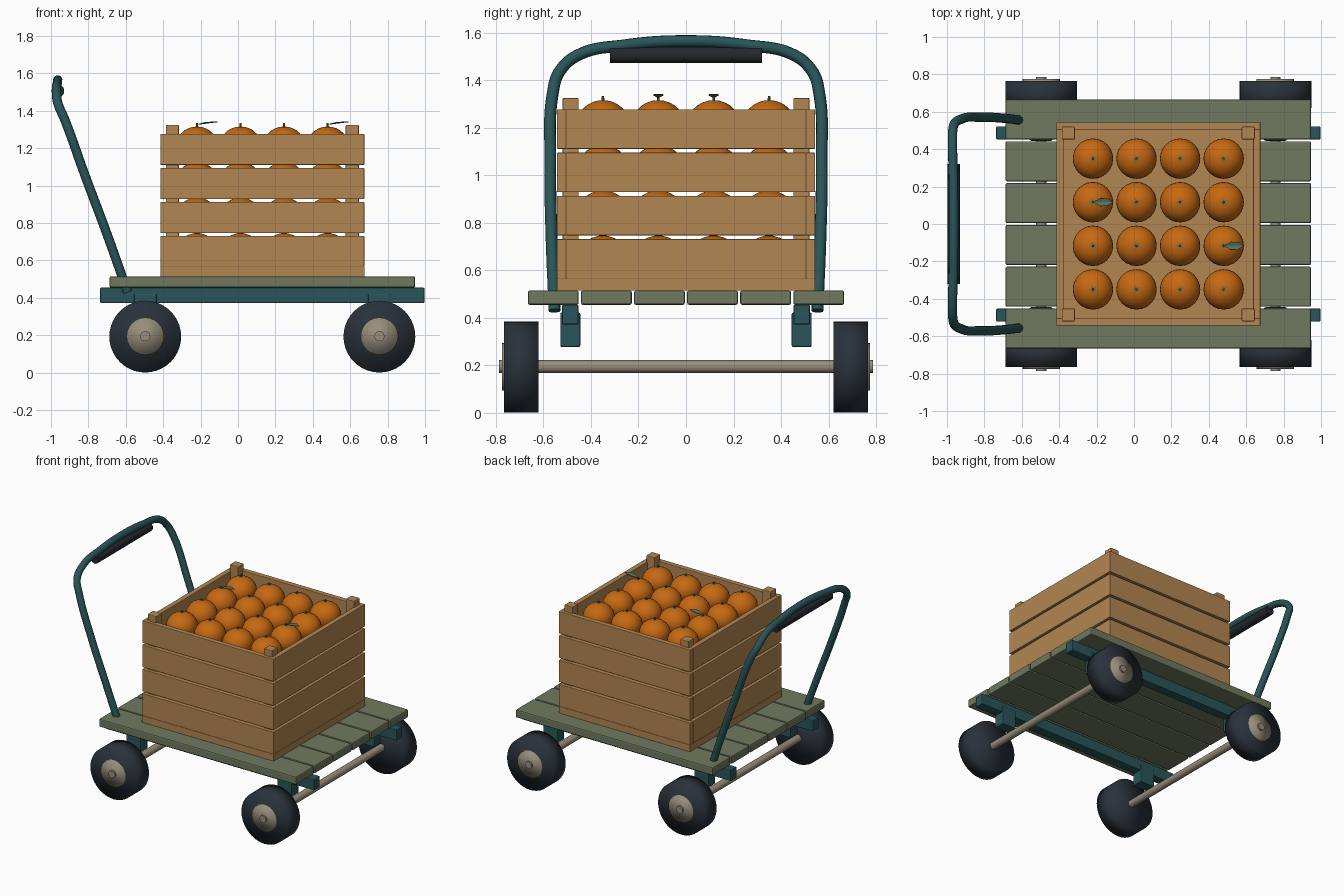
import bpy, bmesh, math
from mathutils import Vector, Matrix

cube = bpy.data.objects.get("Cube")
if cube:
    bpy.data.objects.remove(cube)

CX = 0.13            # centre of deck, wheels and crate along the cart


def material(name, rgb):
    m = bpy.data.materials.new(name)
    m.use_nodes = True
    m.diffuse_color = (*rgb, 1)
    m.node_tree.nodes["Principled BSDF"].inputs["Base Color"].default_value = (*rgb, 1)
    return m


WOOD = material("crate_wood", (0.45, 0.24, 0.085))
DECK = material("deck_green", (0.16, 0.19, 0.115))
TEAL = material("frame_teal", (0.022, 0.09, 0.098))
TYRE = material("tyre_black", (0.022, 0.031, 0.042))
GRIP = material("grip_black", (0.017, 0.021, 0.028))
METAL = material("axle_metal", (0.31, 0.27, 0.2))
ORANGE = material("orange_peel", (0.56, 0.14, 0.006))
LEAF = material("leaf_green", (0.09, 0.17, 0.1))


def finish(name, bm, mat, smooth=False, bevel=0):
    mesh = bpy.data.meshes.new(name)
    bmesh.ops.recalc_face_normals(bm, faces=bm.faces)
    for f in bm.faces:
        f.smooth = smooth
    bm.to_mesh(mesh)
    bm.free()
    mesh.materials.append(mat)
    ob = bpy.data.objects.new(name, mesh)
    bpy.context.scene.collection.objects.link(ob)
    if bevel:
        mod = ob.modifiers.new("edge_bevel", 'BEVEL')
        mod.width = bevel
        mod.segments = 2
    return ob


def box(name, x, y, z, mat, bevel=0.006):
    """Box from (low, high) pairs on each axis."""
    bm = bmesh.new()
    size = [b - a for a, b in (x, y, z)]
    mid = [(a + b) / 2 for a, b in (x, y, z)]
    bmesh.ops.create_cube(bm, size=1, matrix=Matrix.Translation(mid) @ Matrix.Diagonal((*size, 1)))
    return finish(name, bm, mat, bevel=bevel)


def rod(name, x, y, z, radius, mat, sides=32, smooth=True):
    """Cylinder along y between the pair y."""
    bm = bmesh.new()
    place = Matrix.Translation((x, sum(y) / 2, z)) @ Matrix.Rotation(math.pi / 2, 4, 'X')
    bmesh.ops.create_cone(bm, cap_ends=True, segments=sides, radius1=radius, radius2=radius,
                          depth=abs(y[1] - y[0]), matrix=place)
    ob = finish(name, bm, mat, smooth)
    return ob


def sharp_smooth(ob):
    bpy.ops.object.select_all(action='DESELECT')
    ob.select_set(True)
    bpy.context.view_layer.objects.active = ob
    bpy.ops.object.shade_smooth_by_angle(angle=math.radians(40))


def span(mid, half):
    return (mid - half, mid + half)


# Deck planks
for i in range(6):
    box(f"deck_plank_{i + 1}", span(CX, 0.817), span((i - 2.5) * 0.2235, 0.107),
        (0.455, 0.515), DECK, 0.008)

# Frame rails and axle brackets
AXLES = {"rear": CX - 0.626, "front": CX + 0.626}
for side, s in (("right", -1), ("left", 1)):
    box(f"{side}_rail", span(CX, 0.867), span(s * 0.487, 0.035), (0.372, 0.455), TEAL)
    for end, x in AXLES.items():
        box(f"{side}_{end}_bracket", span(x, 0.06), span(s * 0.487, 0.042), (0.277, 0.422), TEAL)

# Axles, wheels and hubs
for end, x in AXLES.items():
    sharp_smooth(rod(f"{end}_axle", x, (-0.787, 0.787), 0.195, 0.027, METAL, 20))
    for side, s in (("right", -1), ("left", 1)):
        rod(f"{side}_{end}_tyre", x, (s * 0.62, s * 0.765), 0.193, 0.192, TYRE, 40)
        rod(f"{side}_{end}_hub", x, (s * 0.72, s * 0.775), 0.195, 0.1, METAL, 24)

# Push handle: one bent tube, mirrored about its middle
half = [(-0.59, 0.553, 0.43), (-0.70, 0.566, 0.74), (-0.82, 0.571, 1.06), (-0.925, 0.56, 1.35),
        (-0.963, 0.53, 1.44), (-0.97, 0.45, 1.508), (-0.966, 0.26, 1.547)]
path = half + [(-0.964, 0, 1.565)] + [(x, -y, z) for x, y, z in reversed(half)]
curve = bpy.data.curves.new("push_handle", 'CURVE')
curve.dimensions = '3D'
curve.bevel_depth = 0.025
curve.bevel_resolution = 4
curve.resolution_u = 8
curve.use_fill_caps = True
spline = curve.splines.new('BEZIER')
spline.bezier_points.add(len(path) - 1)
for p, co in zip(spline.bezier_points, path):
    p.co = co
    p.handle_left_type = p.handle_right_type = 'AUTO'
curve.materials.append(TEAL)
handle = bpy.data.objects.new("push_handle", curve)
bpy.context.scene.collection.objects.link(handle)
bpy.ops.object.select_all(action='DESELECT')
handle.select_set(True)
bpy.context.view_layer.objects.active = handle
bpy.ops.object.convert(target='MESH')
sharp_smooth(bpy.context.view_layer.objects.active)
sharp_smooth(rod("handle_grip", -0.963, (-0.32, 0.32), 1.506, 0.034, GRIP, 24))

# Crate: floor, slats on four sides, corner posts
HX, HY, WALL = 0.545, 0.543, 0.038
box("crate_floor", span(CX, HX), span(0, HY), (0.515, 0.565), WOOD, 0)
for i in range(4):
    z = (0.565 + i * 0.182, 0.731 + i * 0.182)
    for s, long_name, end_name in ((-1, "front", "rear"), (1, "back", "nose")):
        box(f"crate_{long_name}_slat_{i + 1}", span(CX, HX),
            span(s * (HY - WALL / 2), WALL / 2), z, WOOD, 0.003)
        box(f"crate_{end_name}_slat_{i + 1}", span(CX + s * (HX - WALL / 2), WALL / 2),
            span(0, HY - WALL), z, WOOD, 0.003)
for sx in (-1, 1):
    for sy in (-1, 1):
        box(f"crate_post_{'rear' if sx < 0 else 'nose'}_{'right' if sy < 0 else 'left'}",
            span(CX + sx * 0.481, 0.035), span(sy * 0.486, 0.034), (0.565, 1.325), WOOD, 0.005)

# Oranges in four layers; the top layer carries star-shaped stem ends
R, TOP = 0.108, 1.22
fruit, stems = bmesh.new(), bmesh.new()
for layer in range(4):
    for i in range(4):
        for j in range(4):
            c = Vector((CX + (i - 1.5) * 0.233, (j - 1.5) * 0.233, TOP - layer * 0.19))
            bmesh.ops.create_uvsphere(fruit, u_segments=24, v_segments=14, radius=R,
                                      matrix=Matrix.Translation(c) @ Matrix.Diagonal((1, 1, 0.89, 1)))
            if layer:
                continue
            cap = c + Vector((0, 0, R * 0.89))
            star = [stems.verts.new(cap + Vector((r * math.cos(a), r * math.sin(a), 0.002)))
                    for r, a in ((0.024 if k % 2 else 0.008, k * math.pi / 5) for k in range(10))]
            stems.faces.new(star)
            bmesh.ops.create_cone(stems, cap_ends=True, segments=8, radius1=0.006, radius2=0.005,
                                  depth=0.02, matrix=Matrix.Translation(cap + Vector((0, 0, 0.008))))
finish("oranges", fruit, ORANGE, smooth=True)
finish("orange_stems", stems, LEAF)

# Two leaves, folded along the midrib
for n, (x, y) in enumerate(((CX - 0.35, 0.1165), (CX + 0.35, -0.1165))):
    bm = bmesh.new()
    rib = [bm.verts.new((x + d, y, 1.328 + z)) for d, z in ((0.0, 0), (0.06, 0.008), (0.11, 0.014))]
    for s in (-1, 1):
        edge = [bm.verts.new((x + d, y + s * w, 1.336 + z)) for d, w, z in
                ((0.04, 0.021, 0.003), (0.075, 0.02, 0.006))]
        bm.faces.new((rib[0], edge[0], rib[1]))
        bm.faces.new((rib[1], edge[0], edge[1]))
        bm.faces.new((rib[1], edge[1], rib[2]))
    leaf = finish(f"leaf_{n + 1}", bm, LEAF)
    leaf.modifiers.new("thickness", 'SOLIDIFY').thickness = 0.003
